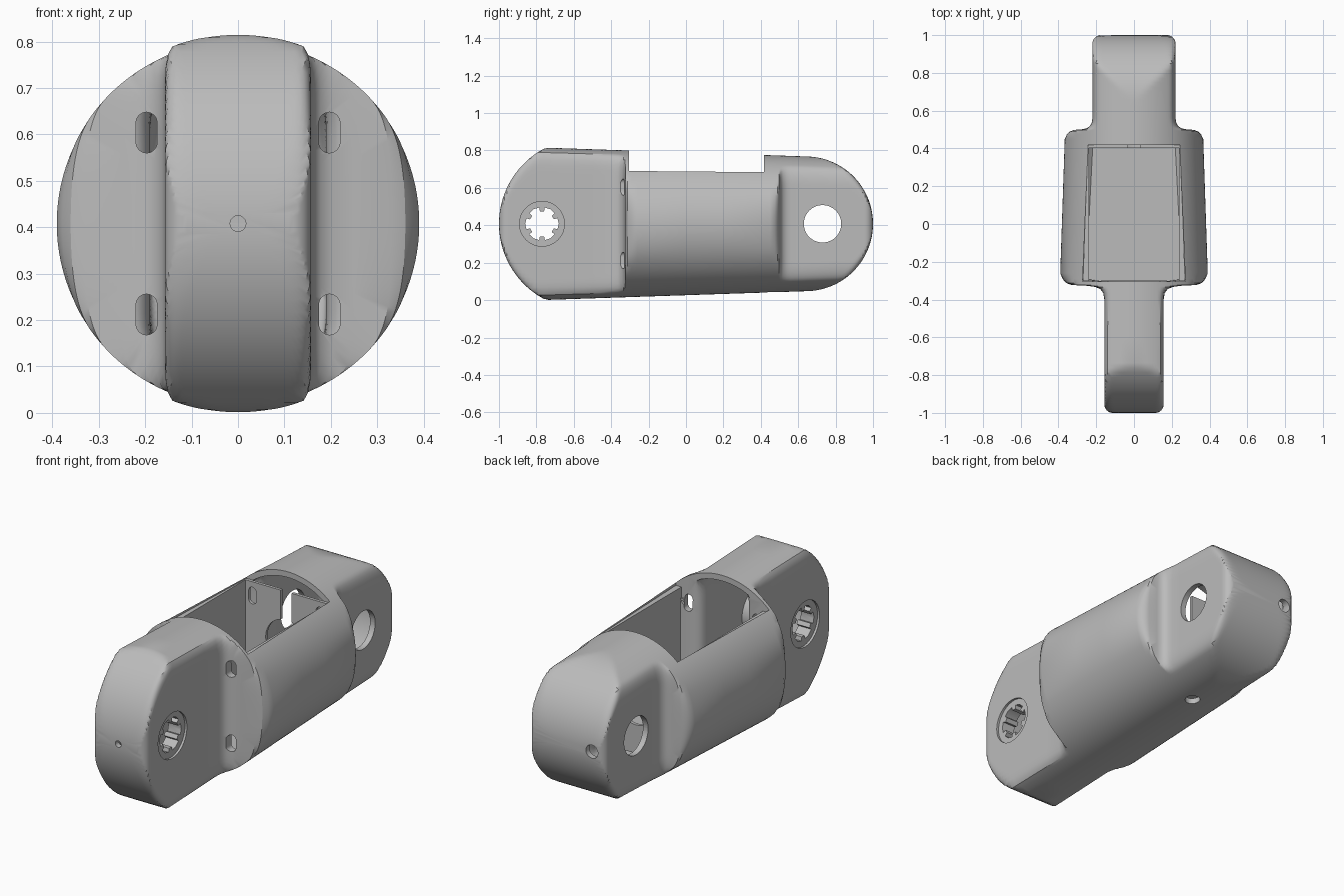
import bpy, bmesh, math
from mathutils import Vector

cube = bpy.data.objects.get("Cube")
if cube:
    bpy.data.objects.remove(cube, do_unlink=True)

MID = 0.408          # height of the long axis
SIDES = 168

grey = bpy.data.materials.new("light_grey")
grey.use_nodes = True
grey.diffuse_color = (0.5, 0.5, 0.5, 1)
grey.node_tree.nodes["Principled BSDF"].inputs["Base Color"].default_value = (0.5, 0.5, 0.5, 1)


def finish(name, bm):
    bmesh.ops.recalc_face_normals(bm, faces=bm.faces)
    mesh = bpy.data.meshes.new(name)
    bm.to_mesh(mesh)
    bm.free()
    mesh.materials.append(grey)
    ob = bpy.data.objects.new(name, mesh)
    bpy.context.collection.objects.link(ob)
    return ob


def prism(name, pts, axis, lo, hi):
    """Extrude a 2D outline along one axis."""
    bm = bmesh.new()
    rings = []
    for t in (lo, hi):
        place = {"x": lambda a, b: (t, a, b),
                 "y": lambda a, b: (a, t, b),
                 "z": lambda a, b: (a, b, t)}[axis]
        rings.append([bm.verts.new(place(*p)) for p in pts])
        bm.faces.new(rings[-1])
    n = len(pts)
    for i in range(n):
        j = (i + 1) % n
        bm.faces.new((rings[0][i], rings[0][j], rings[1][j], rings[1][i]))
    return finish(name, bm)


def circle(cx, cy, r, n=48):
    return [(cx + r * math.cos(math.tau * i / n), cy + r * math.sin(math.tau * i / n))
            for i in range(n)]


def rect(x0, x1, y0, y1):
    return [(x0, y0), (x1, y0), (x1, y1), (x0, y1)]


def stadium(cx, cy, r, half):
    pts = []
    for i in range(18):
        a = math.pi * (i if i < 9 else i - 1) / 8 if i < 9 else math.pi * (i - 1) / 8
        pts.append((cx + r * math.cos(a), cy + r * math.sin(a) + (half if i < 9 else -half)))
    return pts


def cut(ob, cutter):
    mod = ob.modifiers.new("cut", "BOOLEAN")
    mod.operation = "DIFFERENCE"
    mod.solver = "EXACT"
    mod.object = cutter
    bpy.context.view_layer.objects.active = ob
    bpy.ops.object.modifier_apply(modifier=mod.name)
    bpy.data.objects.remove(cutter, do_unlink=True)


# half width along the length: narrow head, round barrel, rear tongue
FRONT = [(-0.40, 0.157), (-0.365, 0.163), (-0.345, 0.178), (-0.333, 0.205),
         (-0.327, 0.25), (-0.323, 0.33), (-0.312, 0.365), (-0.29, 0.395), (-0.26, 0.5)]
REAR = [(0.45, 0.5), (0.475, 0.375), (0.49, 0.345), (0.498, 0.32), (0.502, 0.27),
        (0.508, 0.248), (0.52, 0.232), (0.54, 0.223), (0.56, 0.22)]


def body(name, t):
    """Loft of the tapered barrel with rounded ends, inset by t."""
    fr, rr = 0.456 - t, 0.36 - t
    fc, rc = -0.544, 0.64
    steps = [(y + t, w - t) for y, w in FRONT] + [(y - t, w - t) for y, w in REAR]

    def width(y):
        w = steps[0][1] if y < 0 else steps[-1][1]
        for (y0, w0), (y1, w1) in zip(steps, steps[1:]):
            if y0 <= y <= y1:
                w = w0 + (w1 - w0) * (y - y0) / (y1 - y0)
        c, d = 0.045, 1 - t - abs(y)
        if d < c:
            w -= c - math.sqrt(c * c - (c - d) ** 2)
        return w

    ys = [y for y, w in steps] + [-0.6, -0.5, 0.0, 0.2, 0.62]
    for i in range(24):
        a = 0.05 + i * 0.064
        ys.append(rc + rr * math.cos(a))
        if a < 1.15:
            ys.append(fc - fr * math.cos(a))
    ys.sort()
    bm = bmesh.new()
    rings = []
    for y in ys:
        w, radius, h = width(y), 0.407 - 0.0336 * (y + 0.75) - t, 9
        if y < fc:
            h = math.sqrt(fr ** 2 - (y - fc) ** 2)
        if y > rc:
            h = math.sqrt(rr ** 2 - (y - rc) ** 2)
        k = min(0.06, 0.5 * h)
        ring = []
        for i in range(SIDES):
            a = math.tau * (i + 0.5) / SIDES
            c, s = math.cos(a), math.sin(a)
            p, q = w / abs(c), min(radius, h / abs(s))
            r = min(p, q) - k * (max(k - abs(p - q), 0) / k) ** 2 / 4
            ring.append(bm.verts.new((r * c, y, MID + r * s)))
        rings.append(ring)
    for u, v in zip(rings, rings[1:]):
        for i in range(SIDES):
            j = (i + 1) % SIDES
            bm.faces.new((u[i], u[j], v[j], v[i]))
    bm.faces.new(rings[0])
    bm.faces.new(rings[-1])
    return finish(name, bm)


# hollow housing
shell = body("housing_shell", 0.0)
cut(shell, body("inner_cutter", 0.03))

# open top of the compartment
cut(shell, prism("opening_cutter", [(-0.272, -0.305), (0.272, -0.305),
                                    (0.243, 0.418), (-0.243, 0.418)], "z", 0.62, 1.2))

# side bores, small end holes and bottom hole
cut(shell, prism("front_bore_cutter", circle(-0.77, MID, 0.12), "x", -0.5, 0.5))
cut(shell, prism("rear_bore_cutter", circle(0.73, MID, 0.1), "x", -0.5, 0.5))
cut(shell, prism("pin_cutter", circle(0, MID, 0.017, 20), "y", -1.1, -0.9))
cut(shell, prism("rear_pin_cutter", circle(-0.15, MID, 0.035, 24), "y", 0.88, 1.1))
cut(shell, prism("drain_cutter", circle(0, 0.46, 0.038, 24), "z", -0.1, 0.2))


def slots(ob, y0, y1):
    for x in (-0.197, 0.197):
        for z in (MID - 0.196, MID + 0.196):
            cut(ob, prism("slot_cutter", stadium(x, z, 0.023, 0.021), "y", y0, y1))


slots(shell, -0.42, -0.27)

# keyed bushings in the front head
key = []
for i in range(6):
    for off, r in ((-20, 0.088), (0, 0.09), (20, 0.088), (20.5, 0.068), (39.5, 0.068)):
        a = math.radians(60 * i + off)
        key.append((-0.77 + r * math.cos(a), MID + r * math.sin(a)))
parts = [shell]
for side, name in ((1, "left_bushing"), (-1, "right_bushing")):
    ring = prism(name, circle(-0.77, MID, 0.122), "x", side * 0.07, side * 0.145)
    cut(ring, prism("key_cutter", key, "x", -0.5, 0.5))
    parts.append(ring)

# compartment walls and floor
for side, name in ((1, "left_wall"), (-1, "right_wall")):
    outline = [(side * x, y) for x, y in ((0.238, -0.302), (0.27, -0.302),
                                          (0.246, 0.415), (0.238, 0.415))]
    parts.append(prism(name, outline, "z", 0.14, 0.677))
parts.append(prism("compartment_floor", rect(-0.245, 0.245, -0.302, 0.415), "z", 0.135, 0.15))

# split rear partition with a round opening
wall = prism("rear_partition", rect(-0.24, 0.24, 0.14, 0.677), "y", 0.402, 0.418)
cut(wall, prism("round_cutter", circle(0, MID, 0.12), "y", 0.3, 0.5))
cut(wall, prism("gap_cutter", rect(-0.032, 0.032, MID, 0.9), "y", 0.3, 0.5))
slots(wall, 0.3, 0.5)
parts.append(wall)

bpy.ops.object.select_all(action="DESELECT")
for ob in parts:
    ob.select_set(True)
bpy.context.view_layer.objects.active = shell
bpy.ops.object.shade_smooth_by_angle(angle=math.radians(30))
